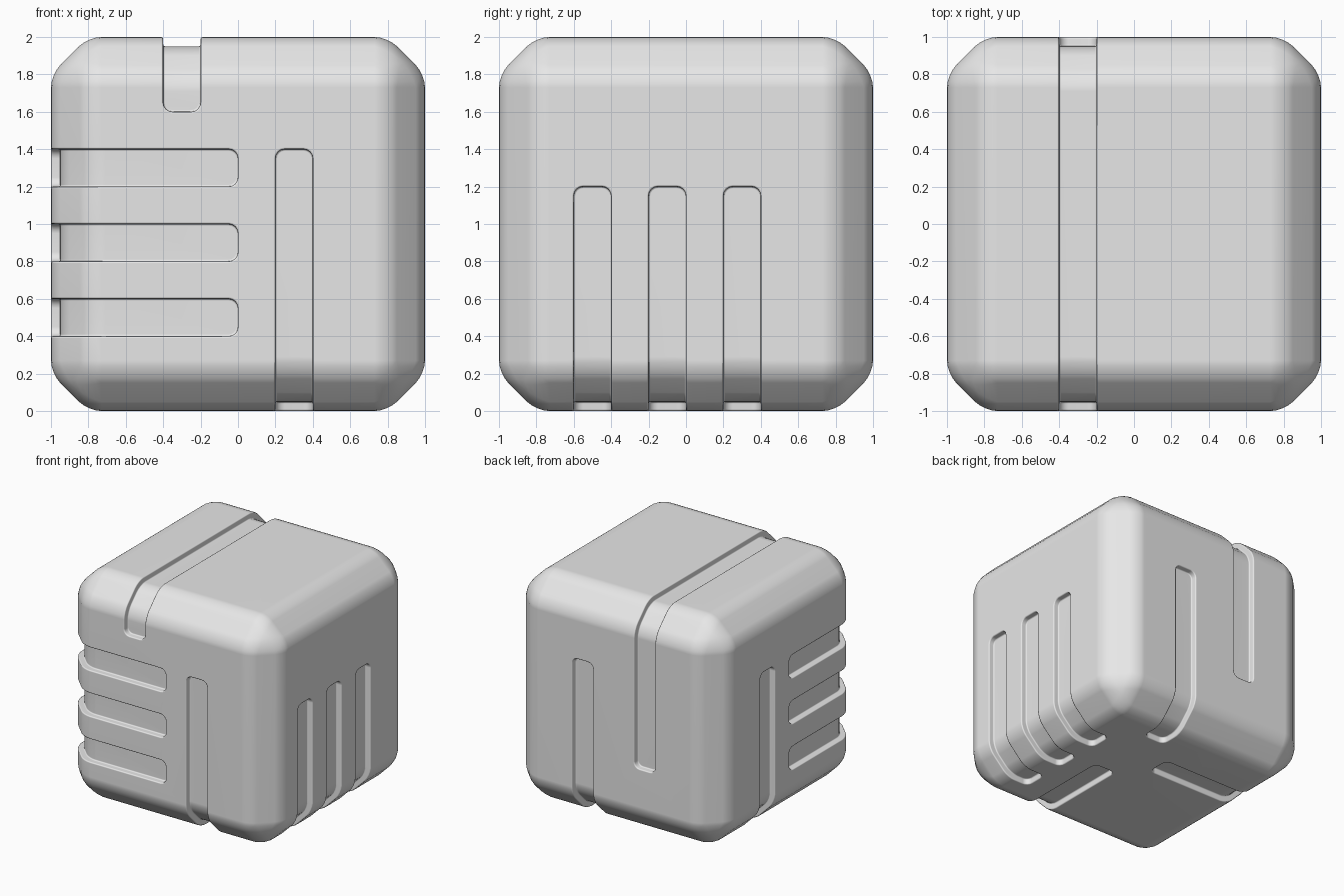
import bpy, bmesh, math
from mathutils import Matrix, Vector

old = bpy.data.objects.get("Cube")
if old:
    bpy.data.objects.remove(old, do_unlink=True)

CENTRE = Vector((0, 0, 1))
DEPTH = 0.05      # groove depth
CHAMFER = 0.2     # edge chamfer of the block
SOFTEN = 0.07     # rounding of the chamfer's own edges
FAR = 1.5         # open groove ends run past the block


def rounded_box(name, low, high, bevels):
    """Box between two corners, with each (width, segments) bevel in turn."""
    low, high = Vector(low), Vector(high)
    bm = bmesh.new()
    bmesh.ops.create_cube(bm, size=1)
    bmesh.ops.scale(bm, vec=high - low, verts=bm.verts)
    bmesh.ops.translate(bm, vec=(low + high) / 2 + CENTRE, verts=bm.verts)
    for width, segments in bevels:
        bmesh.ops.bevel(bm, geom=bm.edges[:], offset=width, segments=segments,
                        profile=0.5, affect='EDGES', clamp_overlap=True)
    bmesh.ops.recalc_face_normals(bm, faces=bm.faces)
    mesh = bpy.data.meshes.new(name)
    bm.to_mesh(mesh)
    bm.free()
    obj = bpy.data.objects.new(name, mesh)
    bpy.context.scene.collection.objects.link(obj)
    return obj


def chamfered_block(name, half, chamfer):
    return rounded_box(name, (-half,) * 3, (half,) * 3,
                       [(chamfer, 1), (SOFTEN, 4)])


# Block, and a smaller core that forms the groove floors
block = chamfered_block("grooved_block", 1, CHAMFER)
core = chamfered_block("groove_floor_core", 1 - DEPTH,
                       CHAMFER - (2 - math.sqrt(2)) * DEPTH)

# Grooves as (low corner, high corner), measured from the block's centre
grooves = [
    ((0.2, -FAR, -FAR), (0.4, 0, 0.4)),         # front to underside
    ((0.2, 0.6, -FAR), (0.4, FAR, 0.4)),        # back to underside
    ((-FAR, 0.2, -FAR), (0, 0.4, 0.4)),         # right side to underside
    ((-0.4, -FAR, 0.6), (-0.2, 0.6, FAR)),      # front over the top
    ((-0.4, 0.45, -0.4), (-0.2, FAR, FAR)),     # top down the back
]
for z in (-0.6, -0.2, 0.2):                     # front around the right side
    grooves.append(((-FAR, -FAR, z), (0, 0, z + 0.2)))
for y in (-0.6, -0.2, 0.2):                     # left side to underside
    grooves.append(((0.6, y, -FAR), (FAR, y + 0.2, 0.2)))

helpers = [core]
for low, high in grooves:
    helpers.append(rounded_box("groove_cutter", low, high, [(0.05, 4)]))


def add_boolean(other, operation):
    mod = block.modifiers.new(operation.lower(), 'BOOLEAN')
    mod.operation = operation
    mod.solver = 'EXACT'
    mod.object = other
    other.hide_render = True


for cutter in helpers[1:]:
    add_boolean(cutter, 'DIFFERENCE')
add_boolean(core, 'UNION')

# Slightly softened groove rims
rim = block.modifiers.new("rim_bevel", 'BEVEL')
rim.width = 0.01
rim.segments = 2
rim.limit_method = 'ANGLE'
rim.angle_limit = math.radians(50)

# Bake the cuts and drop the helpers
graph = bpy.context.evaluated_depsgraph_get()
graph.update()
baked = bpy.data.meshes.new_from_object(block.evaluated_get(graph))
block.modifiers.clear()
block.data = baked
for helper in helpers:
    bpy.data.objects.remove(helper, do_unlink=True)

# Plain grey material
grey = bpy.data.materials.new("light_grey")
grey.use_nodes = True
colour = (0.8, 0.8, 0.8, 1)
grey.diffuse_color = colour
grey.node_tree.nodes["Principled BSDF"].inputs["Base Color"].default_value = colour
baked.materials.clear()
baked.materials.append(grey)
for face in baked.polygons:
    face.material_index = 0

# Smooth shading with flat faces kept flat
bpy.ops.object.select_all(action='DESELECT')
block.select_set(True)
bpy.context.view_layer.objects.active = block
bpy.ops.object.shade_smooth_by_angle(angle=math.radians(50))
weighted = block.modifiers.new("weighted_normals", 'WEIGHTED_NORMAL')
weighted.keep_sharp = True
